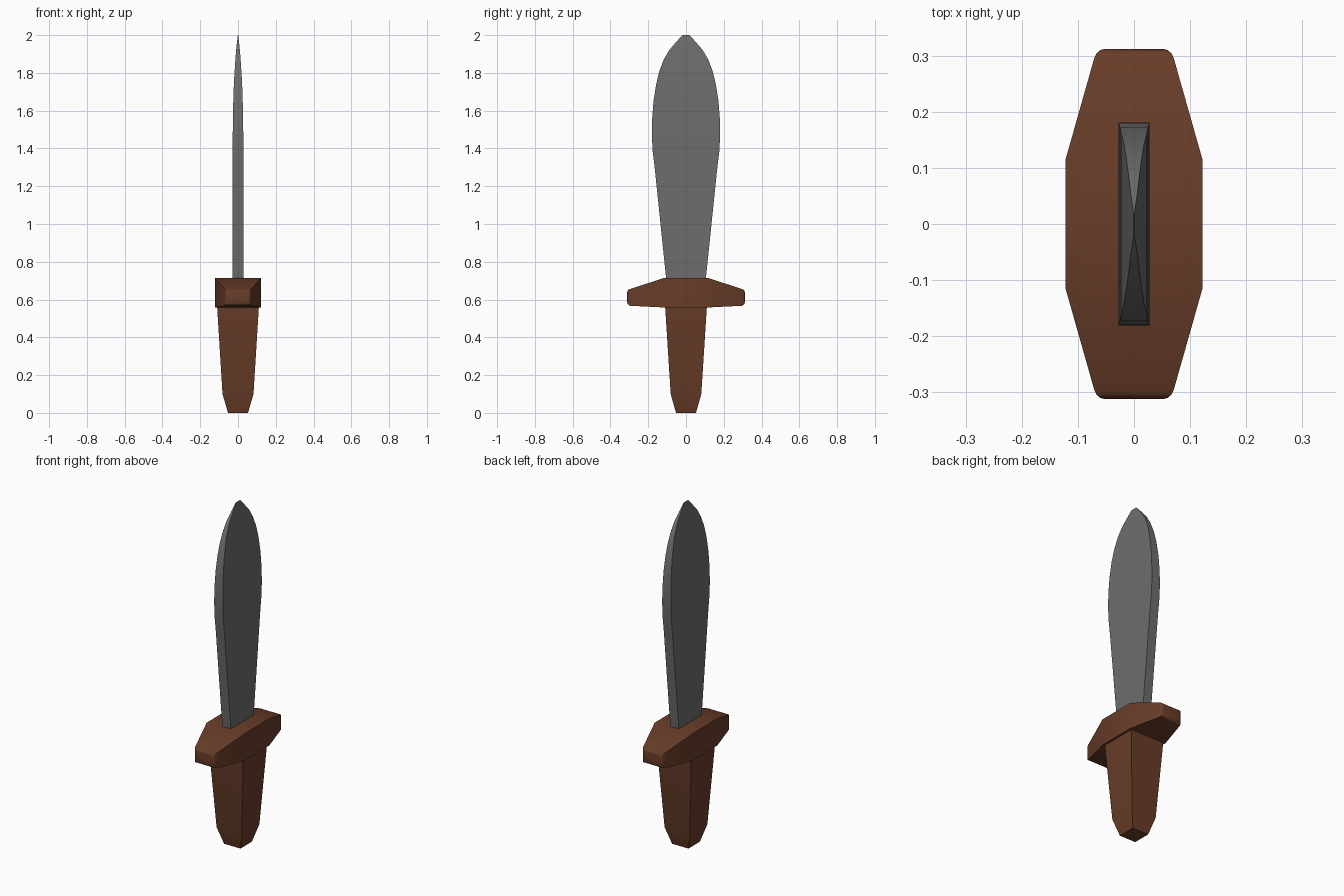
import bpy
import bmesh
from math import radians

cube = bpy.data.objects.get("Cube")
if cube:
    bpy.data.objects.remove(cube)


def material(name, rgb):
    mat = bpy.data.materials.new(name)
    mat.use_nodes = True
    color = (*rgb, 1)
    mat.diffuse_color = color
    mat.node_tree.nodes["Principled BSDF"].inputs["Base Color"].default_value = color
    return mat


def loft(name, rings, mat):
    """Skin a list of closed rings and cap both ends."""
    bm = bmesh.new()
    loops = [[bm.verts.new(p) for p in ring] for ring in rings]
    for a, b in zip(loops, loops[1:]):
        n = len(a)
        for i in range(n):
            j = (i + 1) % n
            bm.faces.new((a[i], a[j], b[j], b[i]))
    bm.faces.new(loops[0])
    bm.faces.new(loops[-1])
    bmesh.ops.recalc_face_normals(bm, faces=bm.faces)
    mesh = bpy.data.meshes.new(name)
    bm.to_mesh(mesh)
    bm.free()
    mesh.materials.append(mat)
    obj = bpy.data.objects.new(name, mesh)
    bpy.context.collection.objects.link(obj)
    bpy.ops.object.select_all(action="DESELECT")
    obj.select_set(True)
    bpy.context.view_layer.objects.active = obj
    bpy.ops.object.shade_smooth_by_angle(angle=radians(30))
    return obj


def flat_ring(z, x, y):
    return [(-x, -y, z), (x, -y, z), (x, y, z), (-x, y, z)]


def upright_ring(y, x, low, high):
    return [(-x, y, low), (x, y, low), (x, y, high), (-x, y, high)]


steel = material("steel grey", (0.155, 0.155, 0.155))
wood = material("brown wood", (0.138, 0.046, 0.021))

# Leaf-shaped blade: height, half thickness, half width
blade = [(0.70, 0.028, 0.104), (1.30, 0.028, 0.166), (1.38, 0.028, 0.176),
         (1.47, 0.028, 0.181), (1.56, 0.027, 0.179), (1.65, 0.025, 0.172),
         (1.74, 0.022, 0.158), (1.81, 0.018, 0.141), (1.87, 0.014, 0.118),
         (1.92, 0.010, 0.089), (1.96, 0.006, 0.055), (1.99, 0.002, 0.028),
         (2.00, 0.001, 0.019)]
loft("blade", [flat_ring(*r) for r in blade], steel)

# Crossguard: half span, half depth, bottom, top; mirrored front to back
guard = [(0.115, 0.122, 0.558, 0.715), (0.295, 0.071, 0.567, 0.656),
         (0.304, 0.067, 0.571, 0.652), (0.310, 0.060, 0.579, 0.645),
         (0.312, 0.052, 0.588, 0.637)]
rings = [upright_ring(-y, *r) for y, *r in reversed(guard)]
rings += [upright_ring(y, *r) for y, *r in guard]
loft("crossguard", rings, wood)

# Square tapered grip with a chamfered pommel
grip = [(0.00, 0.053, 0.053), (0.10, 0.082, 0.081), (0.57, 0.111, 0.111)]
loft("grip", [flat_ring(*r) for r in grip], wood)
